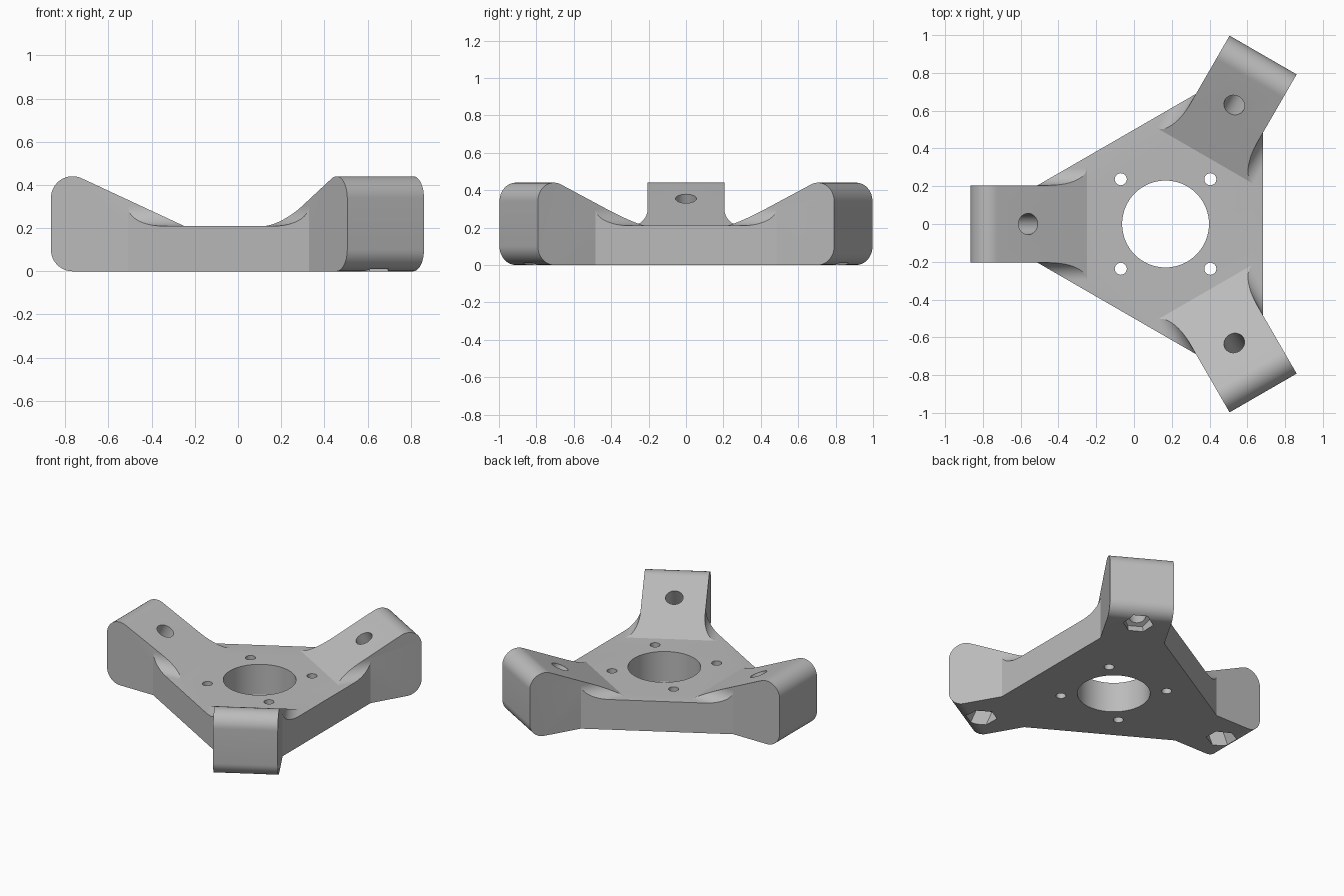
import bpy, bmesh, math
from mathutils import Matrix

if "Cube" in bpy.data.objects:
    bpy.data.objects.remove(bpy.data.objects["Cube"])

CX = 0.167                      # centre of the three-fold symmetry
TILT = math.radians(25)         # slope of the arm tops
HALF = 0.205                    # half width of an arm
PLATE_H = 0.21

grey = bpy.data.materials.new("plain_grey")
grey.diffuse_color = (0.5, 0.5, 0.5, 1)
grey.use_nodes = True
grey.node_tree.nodes["Principled BSDF"].inputs["Base Color"].default_value = grey.diffuse_color


def arc(cx, cy, r, a0, a1, n):
    return [(cx + r * math.cos(math.radians(a0 + (a1 - a0) * i / n)),
             cy + r * math.sin(math.radians(a0 + (a1 - a0) * i / n))) for i in range(n + 1)]


def prism(name, pts, lo, hi, axis='z', matrix=Matrix()):
    """Extrude a 2D outline between lo and hi along the given axis."""
    put = {'z': lambda a, b, t: (a, b, t),
           'y': lambda a, b, t: (a, t, b),
           'x': lambda a, b, t: (t, a, b)}[axis]
    bm = bmesh.new()
    rings = [[bm.verts.new(put(a, b, t)) for a, b in pts] for t in (lo, hi)]
    n = len(pts)
    for ring in rings:
        bm.faces.new(ring)
    for i in range(n):
        j = (i + 1) % n
        bm.faces.new((rings[0][i], rings[0][j], rings[1][j], rings[1][i]))
    bm.transform(matrix)
    bmesh.ops.recalc_face_normals(bm, faces=bm.faces)
    me = bpy.data.meshes.new(name)
    bm.to_mesh(me)
    bm.free()
    me.materials.append(grey)
    ob = bpy.data.objects.new(name, me)
    bpy.context.collection.objects.link(ob)
    return ob


def combine(ob, other, op):
    """Apply a boolean and remove the helper."""
    mod = ob.modifiers.new("bool", 'BOOLEAN')
    mod.operation, mod.solver, mod.object = op, 'EXACT', other
    bpy.context.view_layer.objects.active = ob
    bpy.ops.object.modifier_apply(modifier=mod.name)
    bpy.data.objects.remove(other, do_unlink=True)


def circle(x, y, r, n=48):
    return arc(x, y, r, 0, 360, n)[:-1]


# Plate outline: a triangle with cut-off corners
hexagon = []
for k in (60, 180, 300):
    c, s = math.cos(math.radians(k)), math.sin(math.radians(k))
    for y in (-HALF, HALF):
        hexagon.append((0.677 * c - y * s, 0.677 * s + y * c))

# Arm side profile with rounded outer end and sloping top
profile = ([(0.5, 0)] + arc(0.933, 0.1, 0.1, -90, 0, 12)
           + arc(0.933, 0.34, 0.1, 0, 115, 16) + [(0.417, PLATE_H)])

# Cross-section of the fillets between arm sides and plate
side = arc(0.295, 0.30, 0.09, 270, 180, 12)
section = [(0.295, 0.15)] + side + [(-y, z) for y, z in reversed(side)] + [(-0.295, 0.15)]

centre = Matrix.Translation((CX, 0, 0))
bracket = prism("tripod_bracket", hexagon, 0, PLATE_H, 'z', centre)

# Three arms with their fillets
turns = [centre @ Matrix.Rotation(math.radians(k), 4, 'Z') for k in (60, 180, 300)]
for turn in turns:
    fillet = prism("fillet", section, 0.35, 0.75, 'x', turn)
    combine(fillet, prism("edge_limit", hexagon, -0.1, 0.6, 'z', centre), 'INTERSECT')
    combine(fillet, prism("slope_limit", profile, -0.5, 0.5, 'y', turn), 'INTERSECT')
    combine(bracket, prism("arm", profile, -HALF, HALF, 'y', turn), 'UNION')
    combine(bracket, fillet, 'UNION')

# Tilted bolt holes with hexagonal nut pockets underneath
for turn in turns:
    axis = turn @ Matrix.Translation((0.727, 0, 0.355)) @ Matrix.Rotation(-TILT, 4, 'Y')
    combine(bracket, prism("bolt_cutter", circle(0, 0, 0.056, 32), -0.7, 0.2, 'z', axis), 'DIFFERENCE')
    nut = arc(0, 0, 0.095, 30, 390, 6)[:-1]
    combine(bracket, prism("nut_cutter", nut, -0.7, -0.30, 'z', axis), 'DIFFERENCE')

# Central bore and four small mounting holes
combine(bracket, prism("bore_cutter", circle(0, 0, 0.23, 64), -0.2, 0.6, 'z', centre), 'DIFFERENCE')
for x in (-0.237, 0.237):
    for y in (-0.237, 0.237):
        combine(bracket, prism("hole_cutter", circle(x, y, 0.032, 24), -0.2, 0.6, 'z', centre), 'DIFFERENCE')

bpy.ops.object.select_all(action='DESELECT')
bracket.select_set(True)
bpy.context.view_layer.objects.active = bracket
bpy.ops.object.shade_smooth_by_angle(angle=math.radians(20))
